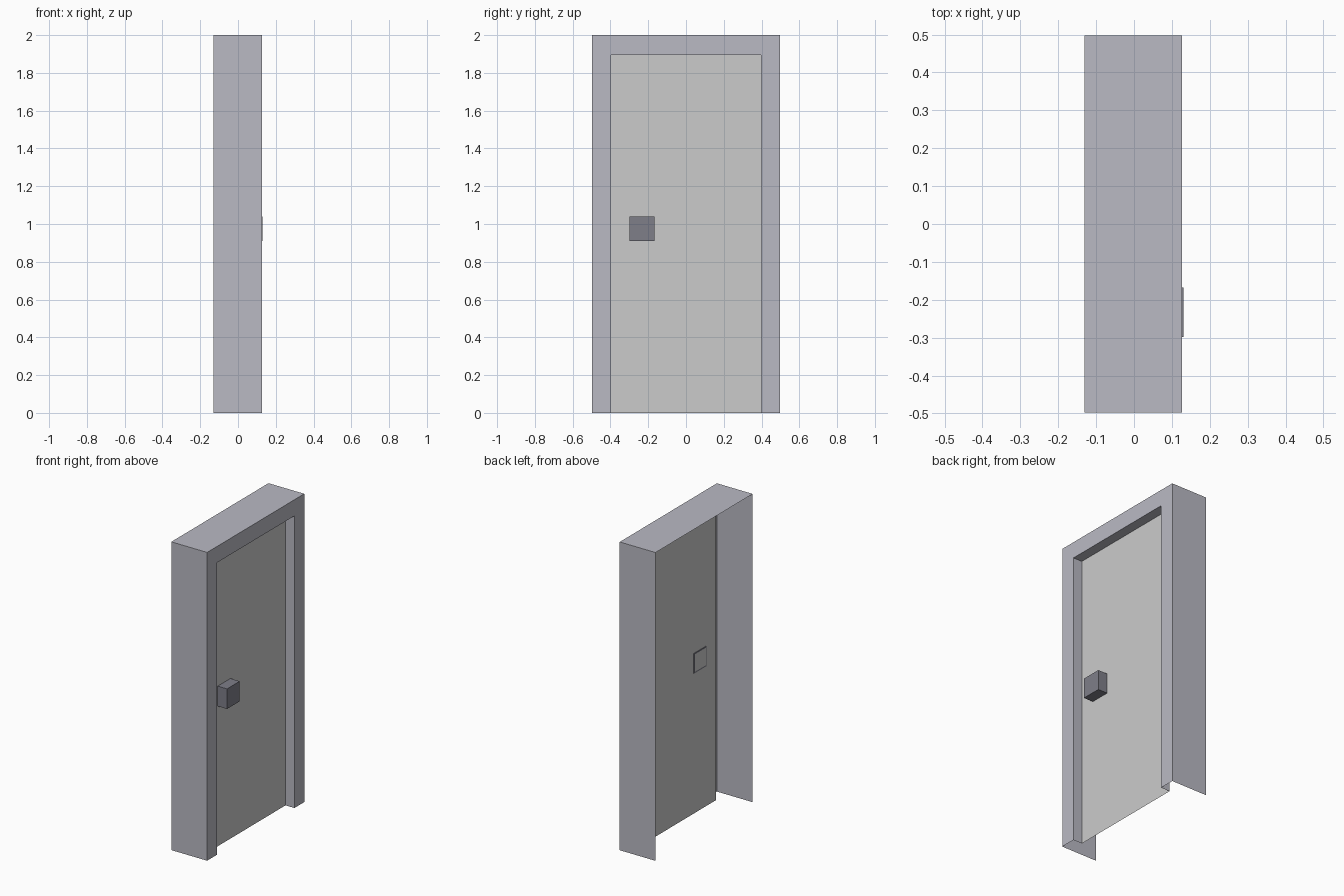
import bpy, bmesh

if "Cube" in bpy.data.objects:
    bpy.data.objects.remove(bpy.data.objects["Cube"])

X_BACK, X_FRONT, X_PANEL, X_HANDLE = -0.13, 0.127, 0.063, 0.13
OUTER = [(-0.498, 0), (-0.498, 2), (0.498, 2), (0.498, 0)]          # (y, z) outlines
INNER = [(-0.397, 0), (-0.397, 1.895), (0.397, 1.895), (0.397, 0)]


def material(name, rgb):
    mat = bpy.data.materials.new(name)
    mat.diffuse_color = (*rgb, 1)
    mat.use_nodes = True
    mat.node_tree.nodes["Principled BSDF"].inputs["Base Color"].default_value = mat.diffuse_color
    return mat


def finish(name, bm, mat=None):
    mesh = bpy.data.meshes.new(name)
    bm.to_mesh(mesh)
    bm.free()
    obj = bpy.data.objects.new(name, mesh)
    bpy.context.collection.objects.link(obj)
    if mat:
        mesh.materials.append(mat)
    return obj


def loop(bm, outline, x):
    return [bm.verts.new((x, y, z)) for y, z in outline]


# Door frame: outer shell, front face and inner reveal, open at back and bottom
bm = bmesh.new()
rings = [loop(bm, OUTER, X_BACK), loop(bm, OUTER, X_FRONT),
         loop(bm, INNER, X_FRONT), loop(bm, INNER, X_PANEL)]
for a, b in zip(rings, rings[1:]):
    for i in range(3):
        bm.faces.new((a[i], a[i + 1], b[i + 1], b[i]))
finish("door_frame", bm, material("frame_grey", (0.49, 0.49, 0.55)))

# Door panel: single recessed sheet
bm = bmesh.new()
panel = bm.faces.new(loop(bm, INNER[::-1], X_PANEL))
finish("door_panel", bm, material("panel_grey", (0.8, 0.8, 0.8)))

# Handle: square block whose back shows as a narrow rim behind the panel
bm = bmesh.new()
x0 = X_PANEL - 0.003
bmesh.ops.create_cube(bm, size=1)
for v in bm.verts:
    v.co = (X_HANDLE if v.co.x > 0 else x0, -0.233 + v.co.y * 0.13, 0.974 + v.co.z * 0.13)
bm.normal_update()
back = min(bm.faces, key=lambda f: f.calc_center_median().x)
bmesh.ops.inset_region(bm, faces=[back], thickness=0.012)
bmesh.ops.delete(bm, geom=[back], context='FACES')
finish("door_handle", bm, material("handle_dark", (0.21, 0.21, 0.25)))
